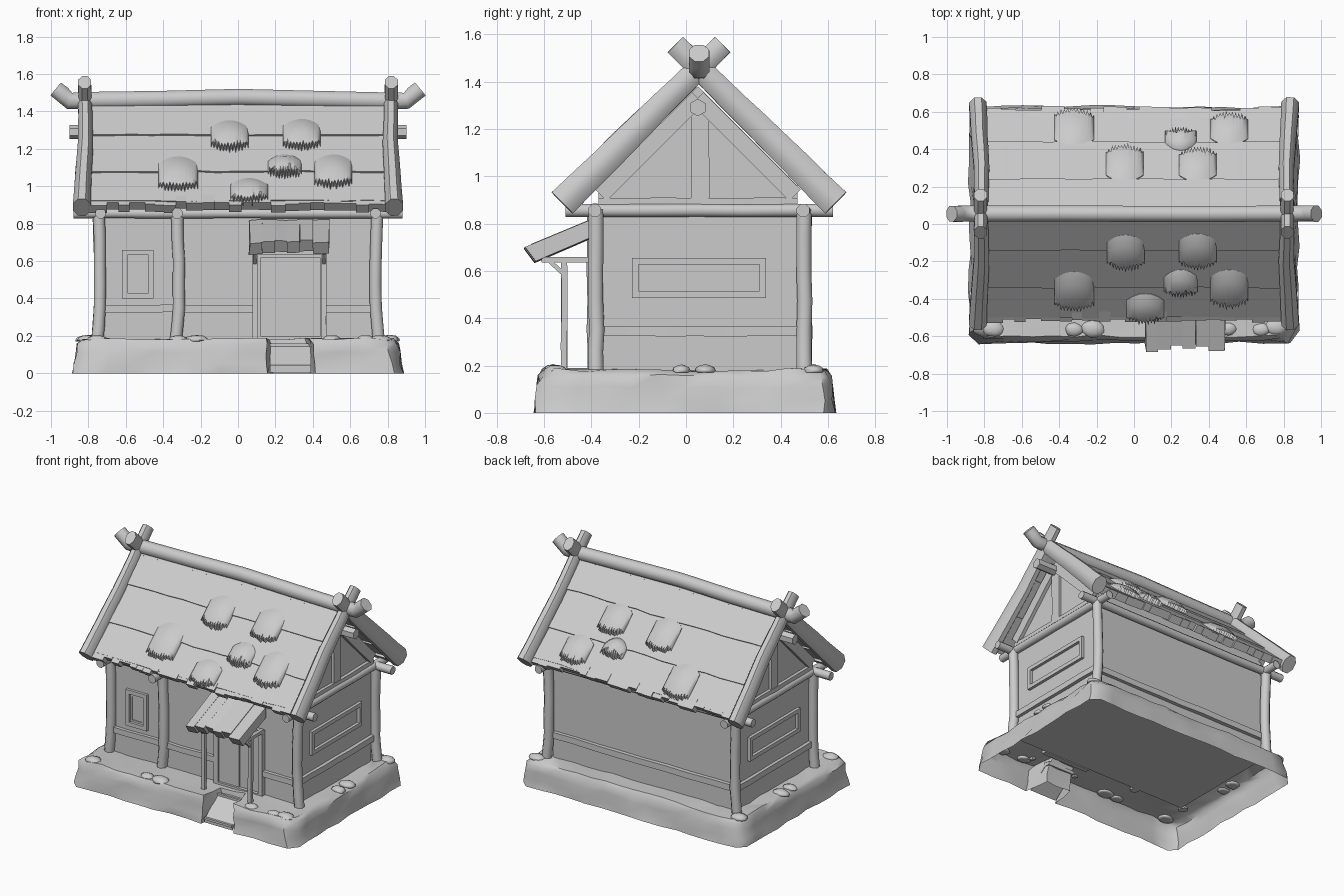
import bpy, bmesh, math, random
from mathutils import Vector

random.seed(4)
cube = bpy.data.objects.get("Cube")
if cube:
    bpy.data.objects.remove(cube, do_unlink=True)

grey = bpy.data.materials.new("plain grey")
grey.use_nodes = True
grey.diffuse_color = (0.6, 0.6, 0.6, 1)
grey.node_tree.nodes["Principled BSDF"].inputs["Base Color"].default_value = (0.6, 0.6, 0.6, 1)


def finish(name, bm, angle=35):
    bmesh.ops.recalc_face_normals(bm, faces=bm.faces)
    mesh = bpy.data.meshes.new(name)
    bm.to_mesh(mesh)
    bm.free()
    mesh.materials.append(grey)
    ob = bpy.data.objects.new(name, mesh)
    bpy.context.collection.objects.link(ob)
    bpy.ops.object.select_all(action='DESELECT')
    ob.select_set(True)
    bpy.context.view_layer.objects.active = ob
    bpy.ops.object.shade_smooth_by_angle(angle=math.radians(angle))


def jit(a):
    return random.uniform(-a, a)


def loft(bm, rings, caps=True):
    rows = [[bm.verts.new(p) for p in r] for r in rings]
    n = len(rows[0])
    for r, q in zip(rows, rows[1:]):
        for i in range(n):
            bm.faces.new((r[i], r[(i + 1) % n], q[(i + 1) % n], q[i]))
    if caps:
        bm.faces.new(rows[0])
        bm.faces.new(rows[-1])
    return rows


def sweep(name, pts, r, sides=8, flat=1.0, wob=0.0, steps=1, taper=1.0):
    """Round log (or square beam when sides is 4) along a path."""
    pts = [Vector(p) for p in pts]
    path = [a.lerp(b, i / steps) for a, b in zip(pts, pts[1:]) for i in range(steps)] + [pts[-1]]
    axis = (pts[-1] - pts[0]).normalized()
    ref = Vector((0, 1, 0)) if abs(axis.y) < 0.5 else Vector((1, 0, 0))
    rings = []
    last = len(path) - 1
    for i, p in enumerate(path):
        t = (path[min(i + 1, last)] - path[max(i - 1, 0)]).normalized()
        u = (ref - t * ref.dot(t)).normalized()
        v = t.cross(u)
        c = p + (u * jit(wob) + v * jit(wob) if 0 < i < last else Vector())
        s = r * (1 + (taper - 1) * i / last) * (1 + jit(wob * 6)) / math.cos(math.pi / sides)
        angs = [math.tau * (j + 0.5) / sides for j in range(sides)]
        rings.append([c + u * (math.cos(a) * s * flat) + v * (math.sin(a) * s) for a in angs])
    bm = bmesh.new()
    loft(bm, rings)
    finish(name, bm, 52)


# stone foundation: open underneath, notched for the entrance
corners = [(-.87, -.58), (-.82, -.63), (.15, -.63), (.18, -.45), (.38, -.45), (.41, -.63), (.82, -.63),
           (.87, -.57), (.87, .58), (.82, .62), (-.82, .62), (-.87, .57)]
outline = []
for a, b in zip(corners, corners[1:] + corners[:1]):
    a, b = Vector(a), Vector(b)
    n = max(1, round((b - a).length / 0.12))
    outline += [a.lerp(b, i / n) for i in range(n)]
rings = []
for z, s in ((0, 1.01), (.05, 1.0), (.11, .988), (.155, .98), (.182, .95)):
    rings.append([(p.x * s + jit(.01), p.y * s + jit(.01), z + (jit(.008) if z else 0)) for p in outline])
bm = bmesh.new()
top = loft(bm, rings, caps=False)[-1]
bmesh.ops.triangle_fill(bm, edges=[bm.edges.get((top[i - 1], top[i])) for i in range(len(top))], use_beauty=True)
finish("foundation", bm, 45)

# sloping entrance slab with lips
bm = bmesh.new()
loft(bm, [[(x, -.62, .005), (x, -.62, .03), (x, -.47, .15), (x, -.43, .15), (x, -.43, .125), (x, -.47, .125)]
          for x in (.17, .39)])
finish("entrance_ramp", bm)
for z, y in ((.035, -.62), (.15, -.47)):
    sweep("ramp_edge", [(.17, y, z), (.39, y, z)], .008, 4)

# loose stones on the foundation rim
for x, y, r in [(-.75, -.56, .06), (-.32, -.565, .05), (-.22, -.56, .065), (.5, -.56, .05), (.68, -.565, .05),
                (.76, -.55, .065), (.81, -.02, .05), (.81, .08, .06), (.8, .54, .06),
                (-.81, -.02, .05), (-.81, .08, .06), (-.8, .54, .06)]:
    bm = bmesh.new()
    bmesh.ops.create_icosphere(bm, subdivisions=2, radius=1)
    for v in bm.verts:
        v.co = Vector((x, y, .178)) + Vector((v.co.x * r, v.co.y * r * .75, max(v.co.z, -.3) * .026)) * (1 + jit(.08))
    finish("rim_stone", bm, 60)

# walls with both gables
bm = bmesh.new()
loft(bm, [[(x, -.37, .17), (x, .47, .17), (x, .47, .96), (x, .05, 1.38), (x, -.37, .96)] for x in (-.725, .725)])
finish("walls", bm)

# posts, flared at foot and head
for x, y in [(-.745, -.38), (.745, -.38), (-.745, .5), (.745, .5), (-.325, -.385)]:
    s = math.copysign(.008, x)
    sweep("wall_post", [(x + s, y, .17), (x - s, y, .35), (x - s, y, .6), (x, y, .86)], .032, 8, 1, .003, 2)

# horizontal timbers
for y in (-.385, .495):
    sweep("eave_beam", [(-.88, y, .855), (.88, y, .855)], .027, 8, 1, .002, 8)
sweep("back_rail", [(-.73, .475, .345), (.73, .475, .345)], .022, 4, 1, .003, 8)
sweep("front_rail", [(-.73, -.375, .345), (.1, -.375, .345)], .02, 4, 1, .003, 6)
sweep("front_rail_short", [(.46, -.375, .345), (.73, -.375, .345)], .02, 4, 1, .003, 3)
sweep("front_beam_end", [(-.325, -.51, .855), (-.325, -.36, .855)], .028)
sweep("gable_purlin", [(-.9, .05, 1.29), (.9, .05, 1.29)], .032, 6)


def frame(name, place, u0, u1, z0, z1, w):
    """Four square bars around an opening, mapped onto a wall by place."""
    for z in (z0, z1):
        sweep(name + "_rail", [place(u0 - w, z), place(u1 + w, z)], w, 4)
    for u in (u0, u1):
        sweep(name + "_stile", [place(u, z0), place(u, z1)], w, 4)


# timbers and windows of the gable ends
for s in (-1, 1):
    x = s * .735
    sweep("side_beam", [(x, -.51, .855), (x, .62, .855)], .027, 8, 1, .002, 6)
    sweep("gable_tie", [(s * .728, -.37, .87), (s * .728, .47, .87)], .038, 4, .5, .002, 6)
    sweep("side_rail", [(s * .728, -.37, .345), (s * .728, .47, .345)], .021, 4, 1, .003, 6)
    sweep("gable_strut", [(s * .725, .06, .9), (s * .725, .06, 1.3)], .019, 4, 2, .002, 3)
    for k in (-1, 1):
        sweep("gable_trim", [(s * .73, .05 + k * .41, .92), (s * .73, .05, 1.33)], .035, 4, .6)
    frame("side_window", lambda u, z: (s * .732, u, z), -.215, .325, .5, .64, .014)

frame("front_window", lambda u, z: (u, -.375, z), -.605, -.465, .415, .645, .014)
frame("front_window_inner", lambda u, z: (u, -.37, z), -.58, -.49, .44, .62, .006)

# door with frame
frame("door_frame", lambda u, z: (u, -.385, z), .105, .455, .18, .635, .017)
for x0, x1, y in ((.12, .28, -.378), (.28, .44, -.37)):
    sweep("door_leaf", [(x0, y, .4), (x1, y, .4)], .22, 4, .04)

# porch: posts, arms, braces and overlapping thick planks
for x in (.09, .46):
    sweep("porch_post", [(x, -.515, .17), (x, -.515, .64)], .013, 4, 1, .002, 4)
    sweep("porch_arm", [(x, -.61, .647), (x, -.38, .647)], .012, 4)
    sweep("porch_brace", [(x, -.58, .645), (x, -.515, .585)], .009, 4)
sweep("porch_lintel", [(.09, -.515, .647), (.46, -.515, .647)], .012, 4)
edges = [.06, .13, .2, .265, .33, .4, .49]
tips = [.0, .015, .035, .02, .03, .005]
bm = bmesh.new()
for x0, x1, tip in zip(edges, edges[1:], tips):
    rings = []
    for x in (x0, x1):
        y = -.685 + tip
        lift = jit(.006)
        z = .815 + lift + (y + .4) * .42
        rings.append([(x, -.385, .82 + lift), (x + jit(.006), y, z), (x + jit(.004), y + .045, z - .06),
                      (x, -.385, .745 + lift)])
    loft(bm, rings)
finish("porch_roof", bm)

# main roof
ANG = math.radians(44.6)


def on_roof(k, x, d, h):
    """Point at distance d below the ridge and height h off the slope; k picks the side."""
    return Vector((x, .05 + k * (d * math.cos(ANG) + h * math.sin(ANG)), 1.455 - d * math.sin(ANG) + h * math.cos(ANG)))


def slab(bm, k, x0, x1, d0, d1, h0, h1, thick, n=1):
    rings = []
    for i in range(n + 1):
        x = x0 + (x1 - x0) * i / n
        e = jit(.006) if n > 1 else 0
        rings.append([on_roof(k, x, d0, h0), on_roof(k, x, d1 + e, h1), on_roof(k, x, d1 + e, h1 - thick),
                      on_roof(k, x, d0, h0 - thick)])
    loft(bm, rings)


def patch(bm, k, x, d, w, length):
    """Domed thatch bundle with a ragged lower fringe."""
    n = 24
    cols = []
    for i in range(n + 1):
        u = i / n * 2 - 1
        bow = (1 - u * u) ** .5
        end = d + length / 2 - (.035 if i % 2 else 0) - .03 * u * u + jit(.01)
        start = d - length / 2 + .05 * u * u
        ds = [start, start + length * .25, start + length * .6, end]
        hs = [.004, .008 + .028 * bow, .01 + .04 * bow, .012 + .026 * bow]
        cols.append([on_roof(k, x + u * w / 2, a, h) for a, h in zip(ds, hs)]
                    + [on_roof(k, x + u * w / 2, end, -.005), on_roof(k, x + u * w / 2, start, -.01)])
    loft(bm, cols)


patches = {-1: [(-.045, .27, .2, .24), (.34, .26, .2, .24), (-.32, .56, .21, .27), (.25, .5, .18, .18),
                (.51, .54, .2, .26), (.06, .69, .2, .2)],
           1: [(-.32, .64, .21, .26), (.25, .55, .17, .15), (.51, .63, .2, .22), (-.05, .37, .2, .25),
               (.34, .36, .2, .23)]}
for k in (-1, 1):
    bm = bmesh.new()
    for d0, d1 in ((0, .262), (.24, .54), (.515, .765)):
        slab(bm, k, -.8, .8, d0, d1, -.003, .008, .045, 14)
    finish("roof_slope", bm)
    bm = bmesh.new()
    x = -.8
    while x < .78:
        w = random.uniform(.05, .1)
        h = .01 + jit(.006)
        slab(bm, k, x, min(x + w, .8), .72, .79 + jit(.015), h - .008, h, .055)
        x += w
    finish("eave_shingles", bm)
    for p in patches[k]:
        bm = bmesh.new()
        patch(bm, k, *p)
        finish("thatch_patch", bm, 50)
    # crossing gable logs, thicker at the eaves
    for s in (-1, 1):
        a = Vector((s * .835, .055 + k * .578, .887))
        b = Vector((s * .82, .055 - k * .1, 1.556))
        mid = a.lerp(b, .5) - Vector((s * .012, 0, 0))
        sweep("gable_log", [a, mid, b], .063, 8, .75, .002, 4, .72)

# ridge log with upturned ends
sweep("ridge_log", [(-.975, .055, 1.52), (-.9, .055, 1.458), (-.78, .055, 1.458), (0, .055, 1.474),
                    (.78, .055, 1.458), (.9, .055, 1.458), (.975, .055, 1.52)], .045, 8, .95, .002, 2)
